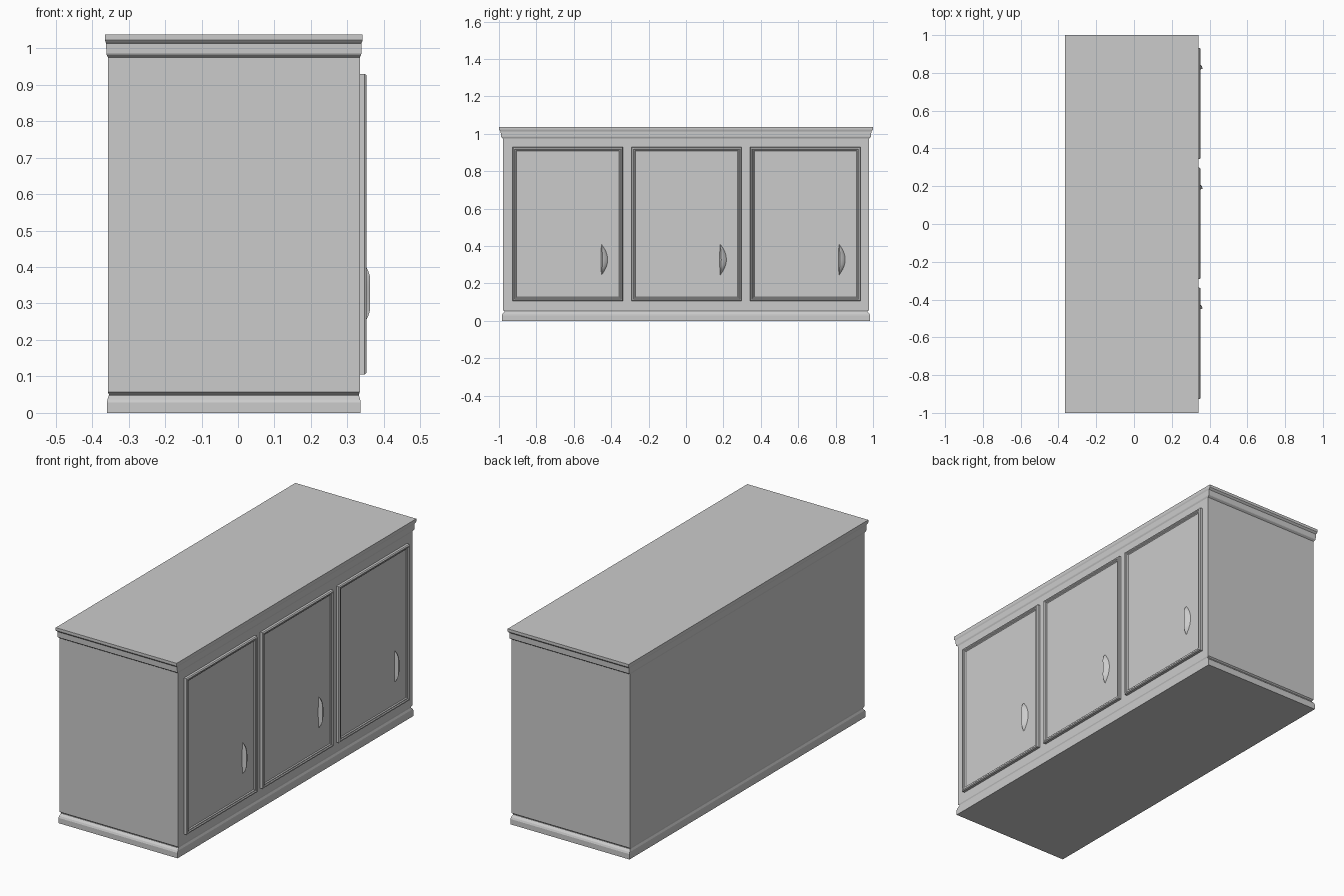
import bpy, bmesh, math

if "Cube" in bpy.data.objects:
    bpy.data.objects.remove(bpy.data.objects["Cube"])

CX = -0.0115            # centre of the carcass in depth
BODY_X, BODY_Y = 0.3455, 0.978


def finish(name, bm, smooth=False):
    bmesh.ops.recalc_face_normals(bm, faces=bm.faces)
    me = bpy.data.meshes.new(name)
    bm.to_mesh(me)
    bm.free()
    ob = bpy.data.objects.new(name, me)
    bpy.context.collection.objects.link(ob)
    if smooth:
        bpy.ops.object.select_all(action='DESELECT')
        bpy.context.view_layer.objects.active = ob
        ob.select_set(True)
        bpy.ops.object.shade_smooth_by_angle(angle=math.radians(35))
    return ob


def loft(name, rings, caps=(True, True), smooth=False):
    """Skin closed rings of equal length, with optional end caps."""
    bm = bmesh.new()
    loops = [[bm.verts.new(p) for p in ring] for ring in rings]
    n = len(loops[0])
    for a, b in zip(loops, loops[1:]):
        for i in range(n):
            j = (i + 1) % n
            bm.faces.new((a[i], a[j], b[j], b[i]))
    if caps[0]:
        bm.faces.new(loops[0])
    if caps[1]:
        bm.faces.new(loops[-1])
    return finish(name, bm, smooth)


# Carcass with moulded plinth and cornice: (scale of the body outline, height)
profile = [(1.007, 0), (1.007, 0.028), (1.003, 0.037), (0.998, 0.042),
           (0.992, 0.048), (0.992, 0.051), (1.0, 0.057),
           (1.0, 0.975), (1.010, 0.982), (1.012, 0.985), (1.013, 1.013),
           (1.020, 1.019), (1.0225, 1.022), (1.0225, 1.037)]
loft("cabinet_body", [[(CX + sx * BODY_X * s, sy * BODY_Y * s, z)
                       for sx, sy in ((-1, -1), (1, -1), (1, 1), (-1, 1))]
                      for s, z in profile])

# Door section: (inset from the edge, x position)
door_section = [(0, 0.332), (0, 0.347), (0.004, 0.352), (0.010, 0.352),
                (0.014, 0.348), (0.018, 0.348), (0.022, 0.343)]
DOOR_Z = (0.105, 0.93)


def door(name, y0, y1):
    z0, z1 = DOOR_Z
    loft(name, [[(x, y0 + d, z0 + d), (x, y1 - d, z0 + d),
                 (x, y1 - d, z1 - d), (x, y0 + d, z1 - d)]
                for d, x in door_section])


def handle(name, y):
    """Crescent pull: straight edge on one side, bowed on the other."""
    rings = []
    steps = 16
    for i in range(steps + 1):
        t = -1 + 2 * i / steps
        bow = max(1 - t * t, 0.02)
        z = 0.3275 + 0.081 * t
        lift = 0.0205 * min(1, 1.25 * bow ** 0.6)
        left, right = y + 0.004 * (1 - bow), y + 0.005 + 0.033 * bow
        w = right - left
        rings.append([(0.342, left, z), (0.342 + lift, left + 0.25 * w, z),
                      (0.342 + lift * 0.85, left + 0.55 * w, z),
                      (0.342, right, z)])
    loft(name, rings, smooth=True)


# Three doors, each with a pull near its right edge
for i, y0 in enumerate((-0.927, -0.292, 0.343)):
    door(f"door_{i + 1}", y0, y0 + 0.59)
    handle(f"door_handle_{i + 1}", y0 + 0.471)
